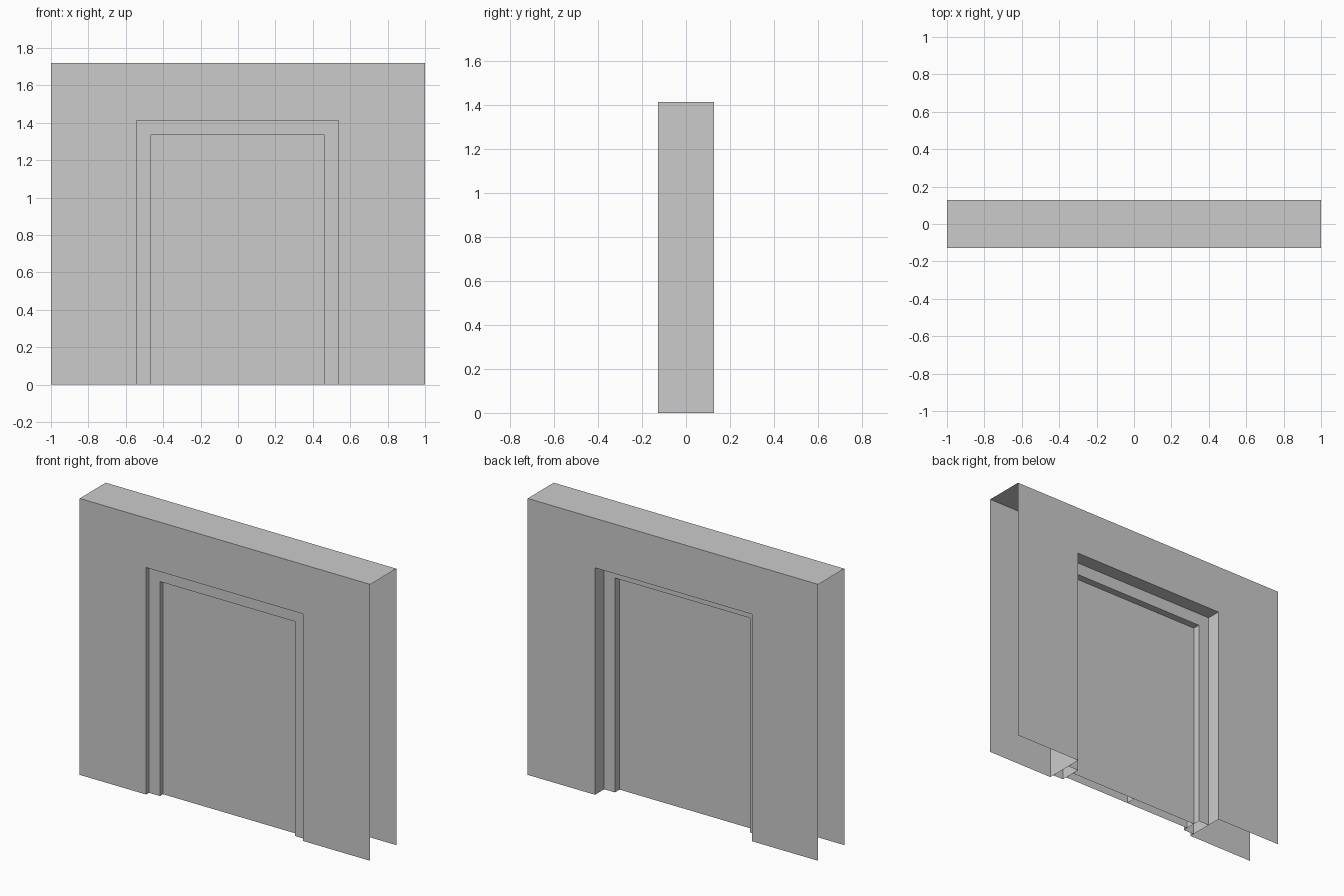
import bpy

if "Cube" in bpy.data.objects:
    bpy.data.objects.remove(bpy.data.objects["Cube"])

# Main dimensions
WALL_Y, WALL_TOP = 0.128, 1.72
OUT_L, OUT_R, OUT_TOP = -0.543, 0.537, 1.412      # opening through the wall
IN_L, IN_R, IN_TOP = -0.468, 0.463, 1.334         # opening through the frame
FRAME_FRONT, FRAME_BACK = -0.10, 0.038
DOOR_FRONT, DOOR_BACK = -0.07, -0.008
SPLIT = -0.008                                    # line where the leaves meet


def make_object(name, verts, faces):
    mesh = bpy.data.meshes.new(name)
    mesh.from_pydata(verts, [], faces)
    obj = bpy.data.objects.new(name, mesh)
    bpy.context.collection.objects.link(obj)
    return obj


def arch(left, right, top):
    """Open outline running up, across and down."""
    return [(left, 0), (left, top), (right, top), (right, 0)]


def portal(name, outer, inner, front, back, cap):
    """Hollow surround: front and back plates joined by the reveal.
    cap adds the outer top face; ends and bottom stay open."""
    verts = [(x, y, z) for y in (front, back)
             for x, z in arch(*outer) + arch(*inner)]
    faces = []
    for i in range(3):
        o, n = i, i + 4
        faces.append((o, n, n + 1, o + 1)[::1])                    # front plate
        faces.append((o + 8, o + 9, n + 9, n + 8))                 # back plate
        faces.append((n, n + 8, n + 9, n + 1))                     # reveal
    if cap:
        faces.append((1, 2, 10, 9))
    return make_object(name, verts, faces)


def door_leaf(name, left, right):
    """Panel open at top and bottom where the frame hides it."""
    loop = [(left, DOOR_FRONT), (right, DOOR_FRONT),
            (right, DOOR_BACK), (left, DOOR_BACK)]
    verts = [(x, y, z) for z in (0, IN_TOP) for x, y in loop]
    faces = [(i, (i + 1) % 4, (i + 1) % 4 + 4, i + 4) for i in range(4)]
    return make_object(name, verts, faces)


# Wall with a doorway
portal("wall", (-1, 1, WALL_TOP), (OUT_L, OUT_R, OUT_TOP), -WALL_Y, WALL_Y, True)

# Door frame set into the doorway
portal("door_frame", (OUT_L, OUT_R, OUT_TOP), (IN_L, IN_R, IN_TOP),
       FRAME_FRONT, FRAME_BACK, False)

# Pair of door leaves meeting near the middle
door_leaf("door_left", IN_L, SPLIT)
door_leaf("door_right", SPLIT, IN_R)
